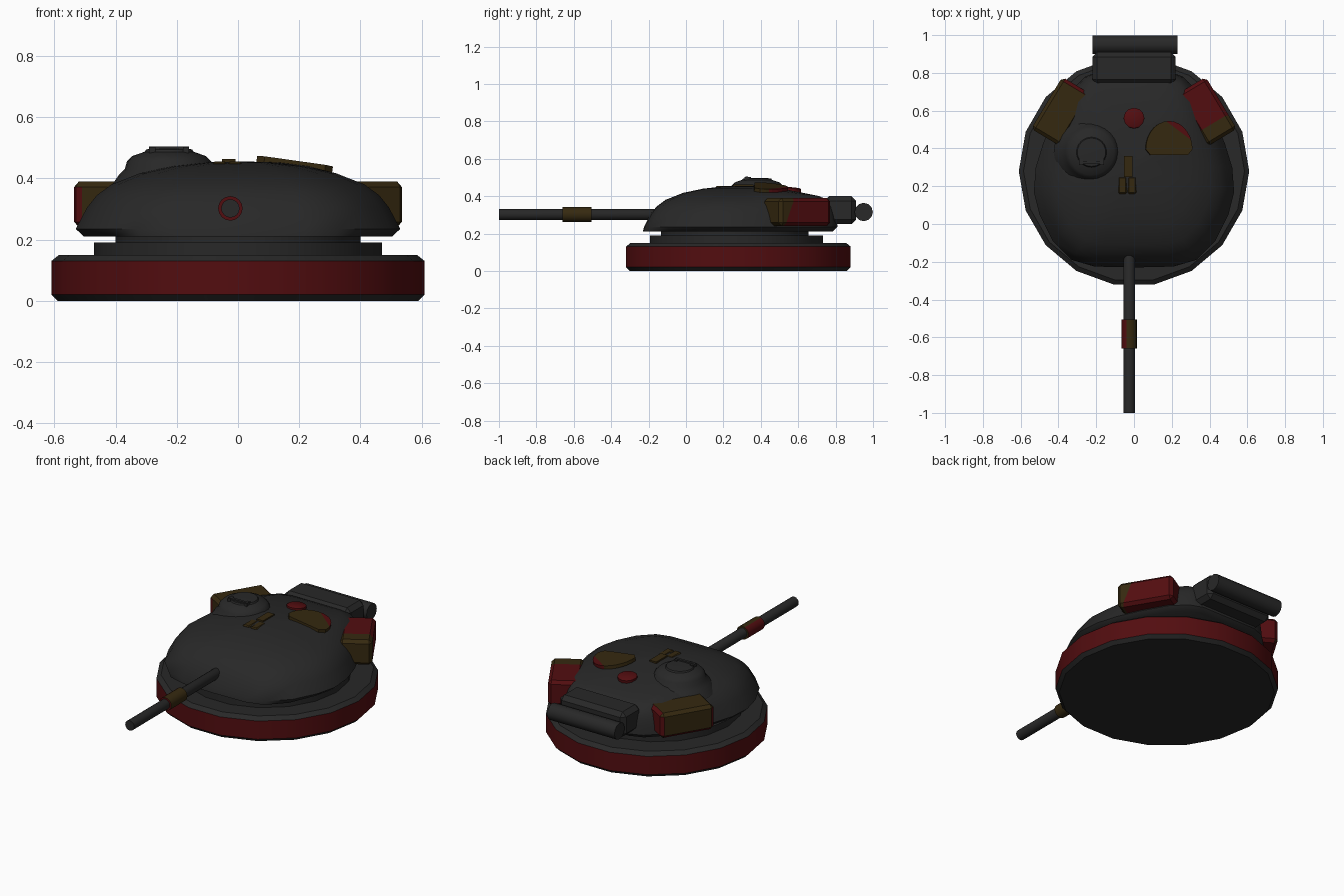
import bpy, bmesh, math
from mathutils import Vector, Matrix

cube = bpy.data.objects.get("Cube")
if cube:
    bpy.data.objects.remove(cube, do_unlink=True)


def material(name, rgb):
    m = bpy.data.materials.new(name)
    m.use_nodes = True
    m.diffuse_color = (*rgb, 1)
    m.node_tree.nodes["Principled BSDF"].inputs["Base Color"].default_value = (*rgb, 1)
    return m


GREY = material("dark_grey", (0.021, 0.021, 0.021))
RED = material("dark_red", (0.085, 0.004, 0.005))
BROWN = material("dark_brown", (0.036, 0.022, 0.005))


def finish(name, bm, mats, rule=None, smooth=35, matrix=None):
    """Turn a bmesh into a named object, colouring faces by a rule."""
    bmesh.ops.recalc_face_normals(bm, faces=bm.faces)
    bm.normal_update()
    if rule:
        for f in bm.faces:
            f.material_index = rule(f.normal, f.calc_center_median())
    mesh = bpy.data.meshes.new(name)
    bm.to_mesh(mesh)
    bm.free()
    for m in mats:
        mesh.materials.append(m)
    ob = bpy.data.objects.new(name, mesh)
    bpy.context.collection.objects.link(ob)
    if matrix:
        ob.matrix_world = matrix
    if smooth:
        bpy.ops.object.select_all(action="DESELECT")
        ob.select_set(True)
        bpy.context.view_layer.objects.active = ob
        bpy.ops.object.shade_smooth_by_angle(angle=math.radians(smooth))
    return ob


def loft(rings):
    """Skin closed rings of points and cap both ends."""
    bm = bmesh.new()
    vs = [[bm.verts.new(p) for p in r] for r in rings]
    n = len(vs[0])
    for a, b in zip(vs, vs[1:]):
        for i in range(n):
            j = (i + 1) % n
            bm.faces.new((a[i], a[j], b[j], b[i]))
    bm.faces.new(vs[0])
    bm.faces.new(vs[-1])
    return bm


def turned(name, profile, sides, mats, matrix, rule=None, smooth=35):
    """Revolve (radius, height) pairs around the local z axis."""
    rings = [[(r * math.cos(2 * math.pi * k / sides), r * math.sin(2 * math.pi * k / sides), z)
              for k in range(sides)] for r, z in profile]
    return finish(name, loft(rings), mats, rule, smooth, matrix)


def box(name, size, matrix, mats, bevel=0.0, rule=None, cuts=()):
    bm = bmesh.new()
    bmesh.ops.create_cube(bm, size=1, matrix=Matrix.Diagonal((*size, 1)))
    if bevel:
        bmesh.ops.bevel(bm, geom=list(bm.edges), offset=bevel, segments=1, affect="EDGES")
    for co, no in cuts:
        bmesh.ops.bisect_plane(bm, geom=bm.verts[:] + bm.edges[:] + bm.faces[:],
                               plane_co=co, plane_no=no)
    return finish(name, bm, mats, rule, 0, matrix)


def at(x, y, z):
    return Matrix.Translation((x, y, z))


# Base ring with red side band, and two turret collars
turned("base_ring", [(0.59, 0), (0.61, 0.02), (0.61, 0.13), (0.585, 0.15)], 18,
       [GREY, RED], at(0, 0.28, 0), lambda n, c: int(abs(n.z) < 0.2))
turned("lower_collar", [(0.47, 0.14), (0.47, 0.19)], 18, [GREY], at(0, 0.27, 0))
turned("upper_collar", [(0.4, 0.18), (0.4, 0.23)], 18, [GREY], at(0, 0.26, 0))

# Turret shell: mirrored plan outline, shrunk ring by ring into a dome
half = [(0.22, -0.22), (0.33, -0.19), (0.43, -0.09), (0.5, 0.05), (0.53, 0.17), (0.52, 0.3),
        (0.48, 0.43), (0.42, 0.56), (0.34, 0.7), (0.26, 0.78), (0.18, 0.81)]
outline = [(0, -0.225)] + half + [(0, 0.81)] + [(-x, y) for x, y in reversed(half)]
MID = 0.3


def shell_ring(front, back, rise):
    ring = []
    for x, y in outline:
        t = min(1, max(0, (y - 0.35) / 0.42))
        s = front + (back - front) * t
        py = MID + (y - MID) * s
        top = 0.455 - 0.055 * max(0, (py - 0.4) / 0.41)
        ring.append((x * s, py, 0.235 + (top - 0.235) * rise))
    return ring


steps = [(1, 1, 0), (0.93, 0.99, 0.32), (0.87, 0.975, 0.5), (0.78, 0.96, 0.66), (0.6, 0.92, 0.83),
         (0.4, 0.8, 0.93), (0.2, 0.5, 0.985), (0.05, 0.1, 1)]
bottom = [(x * 0.95, MID + (y - MID) * (1.01 if y < 0 else 0.95), 0.21) for x, y in outline]
finish("turret_shell", loft([bottom] + [shell_ring(*s) for s in steps]), [GREY], smooth=50)

# Commander cupola, with a pull handle
turned("cupola", [(0.2, 0.36), (0.165, 0.41), (0.145, 0.43), (0.138, 0.455), (0.12, 0.473),
                  (0.08, 0.487), (0.075, 0.495), (0.03, 0.497)], 24, [GREY], at(-0.225, 0.38, 0))
box("cupola_handle", (0.13, 0.015, 0.01), at(-0.225, 0.325, 0.499), [GREY])
for side in (-1, 1):
    box("cupola_handle_post", (0.02, 0.035, 0.03), at(-0.225 + side * 0.055, 0.33, 0.487), [GREY])

# Loader hatch: tilted D-shaped plate with a red rear corner
arc = [(0.125 * math.cos(a), -0.05 + 0.15 * math.sin(a))
       for a in (math.pi * k / 14 for k in range(15))]
plan = arc + [(-0.1, -0.08), (0.1, -0.08)]
bm = loft([[(x, y, z) for x, y in plan] for z in (-0.012, 0.008)])
bmesh.ops.bisect_plane(bm, geom=bm.verts[:] + bm.edges[:] + bm.faces[:],
                       plane_co=(0.05, 0.05, 0), plane_no=(0.75, 1, 0))
finish("loader_hatch", bm, [BROWN, RED],
       lambda n, c: int(0.75 * (c.x - 0.05) + c.y - 0.05 > 0), 0,
       at(0.185, 0.445, 0.446) @ Matrix.Rotation(math.radians(8), 4, "Y")
       @ Matrix.Rotation(math.radians(-3), 4, "X"))

# Roof vent and periscope
turned("roof_vent", [(0.055, -0.02), (0.055, 0.006), (0.045, 0.012)], 12, [RED],
       at(0, 0.56, 0.436) @ Matrix.Rotation(math.radians(-6), 4, "X"))
box("periscope_arm", (0.045, 0.11, 0.03), at(-0.03, 0.305, 0.448), [BROWN])
for x in (-0.06, -0.01):
    box("periscope_block", (0.044, 0.09, 0.035), at(x, 0.205, 0.438), [BROWN], 0.006)

# Gun barrel and two-tone sleeve
gun = at(-0.025, 0, 0.302) @ Matrix.Rotation(math.radians(90), 4, "X")
turned("gun_barrel", [(0.015, 0.1), (0.03, 0.13), (0.03, 1.0)], 16, [GREY], gun)
turned("gun_sleeve", [(0.04, 0.505), (0.04, 0.66)], 16, [BROWN, RED], gun,
       lambda n, c: int(n.x < -0.3 or n.z > 0.9))

# Stowage boxes on the rear flanks (local y runs towards the rear, local x outwards)
for name, side in (("left_stowage_box", 1), ("right_stowage_box", -1)):
    m = at(side * 0.385, 0.595, 0.315) @ Matrix.Rotation(math.radians(31 * side), 4, "Z")
    if side > 0:
        rule = lambda n, c: int(n.y > -0.6 and c.y > -0.1 + 0.4 * c.z)
    else:
        rule = lambda n, c: int(n.y > 0.6 or n.z < -0.6 or
                                (n.y < -0.4 and c.x < -0.05 and abs(c.z) < 0.06))
    box(name, (0.18, 0.32, 0.15), m, [BROWN, RED], 0.018, rule,
        [((0, -0.1, 0), (0, 1, -0.4))] if side > 0 else [((-0.05, 0, 0), (1, 0, 0))])

# Rear bustle box and stowed roll
box("bustle_box", (0.44, 0.17, 0.15), at(0, 0.825, 0.325), [GREY], 0.025)
turned("stowed_roll", [(0.049, -0.225), (0.049, 0.225)], 12, [GREY],
       at(0.005, 0.95, 0.315) @ Matrix.Rotation(math.radians(90), 4, "Y"))
